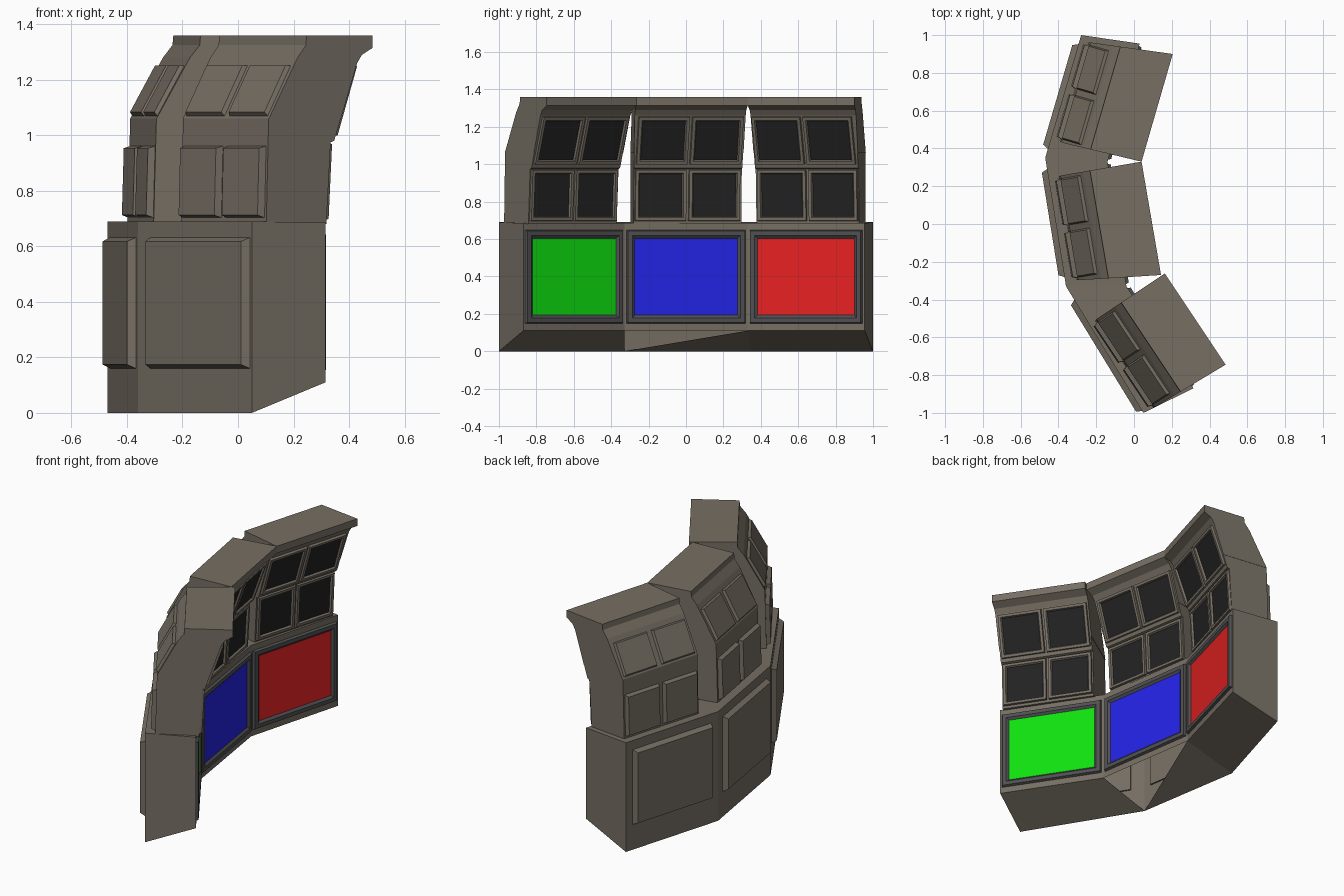
import bpy, bmesh
from mathutils import Vector, Matrix

if "Cube" in bpy.data.objects:
    bpy.data.objects.remove(bpy.data.objects["Cube"])


def material(name, rgb):
    m = bpy.data.materials.new(name)
    m.diffuse_color = (*rgb, 1)
    m.use_nodes = True
    m.node_tree.nodes["Principled BSDF"].inputs["Base Color"].default_value = m.diffuse_color
    return m


BODY = material("warm grey metal", (0.18, 0.156, 0.124))
FRAME = material("dark grey frame", (0.08, 0.08, 0.085))
BLACK = material("black glass", (0.016, 0.016, 0.017))
RED = material("red screen", (0.85, 0.017, 0.017))
BLUE = material("blue screen", (0.017, 0.017, 0.8))
GREEN = material("green screen", (0.005, 0.75, 0.005))


def finish(bm, name, mats):
    bmesh.ops.recalc_face_normals(bm, faces=bm.faces)
    me = bpy.data.meshes.new(name)
    bm.to_mesh(me)
    bm.free()
    for m in mats:
        me.materials.append(m)
    ob = bpy.data.objects.new(name, me)
    bpy.context.collection.objects.link(ob)


def frame(a, b):
    """Axes of a bay wall: s runs from a to b, d points to the screen side."""
    a, b = Vector((*a, 0)), Vector((*b, 0))
    s = (b - a).normalized()
    d = Vector((-s.y, s.x, 0))
    o = (a + b) / 2
    m = Matrix((s, d, (0, 0, 1))).transposed().to_4x4()
    return Matrix.Translation(o) @ m, (b - a).length / 2


D = 0.505  # depth of the top front edge


def extrude(name, m, half, tapers, profile):
    """Closed (d, z) profile swept along s; each end narrows by its taper towards the back."""
    bm = bmesh.new()
    ends = [[bm.verts.new(m @ Vector((sign * (half - t * (D - d) / 0.42), d, z))) for d, z in profile]
            for sign, t in zip((-1, 1), tapers)]
    n = len(profile)
    for i in range(n):
        j = (i + 1) % n
        bm.faces.new((ends[0][i], ends[0][j], ends[1][j], ends[1][i]))
    for e in ends:
        bm.faces.new(e)
    finish(bm, name, [BODY])


def panel(name, m, s0, s1, low, high, side, rings, mats):
    """Stepped rectangular plate; rings are (inset, height), last face gets the last material."""
    low, high = Vector(low), Vector(high)
    up = (high - low).normalized()
    out = Vector((up.y, -up.x)) * side
    bm = bmesh.new()
    loops = []
    for inset, h in rings:
        a, b = low + up * inset + out * h, high - up * inset + out * h
        loops.append([bm.verts.new(m @ Vector((s, *p))) for s, p in
                      ((s0 + inset, a), (s1 - inset, a), (s1 - inset, b), (s0 + inset, b))])
    bm.faces.new(loops[0])
    for A, B in zip(loops, loops[1:]):
        for i in range(4):
            j = (i + 1) % 4
            bm.faces.new((A[i], A[j], B[j], B[i]))
    cap = bm.faces.new(loops[-1])
    cap.material_index = len(mats) - 1
    finish(bm, name, mats)


# Plan outlines, running from the +y end to the -y end
BACK = [(-0.28, 1.0), (-0.47, 0.35), (-0.36, -0.33), (0.05, -1.0)]
FRONT = [(0.03, 0.955), (-0.14, 0.33), (-0.04, -0.33), (0.315, -0.87)]
TOP = [((0.205, 0.90), (0.04, 0.33)), ((0.04, 0.33), (0.143, -0.27)), ((0.163, -0.262), (0.485, -0.745))]
TAPER = [(0.06, -0.02), (0.0, 0.045), (0.0, 0.02)]
BASE_PLATE = [(0.05, 0.05), (0.06, 0.05), (0.085, 0.012)]

# Console base with sloped underside; the middle bay is partly open below
bm = bmesh.new()
kb = [bm.verts.new((x, y, 0)) for x, y in BACK]
kt = [bm.verts.new((x, y, 0.69)) for x, y in BACK]
fb = [bm.verts.new((x, y, 0.11)) for x, y in FRONT]
ft = [bm.verts.new((x, y, 0.685)) for x, y in FRONT]
for i in range(3):
    j = i + 1
    bm.faces.new((kb[i], kt[i], kt[j], kb[j]))
    bm.faces.new((fb[i], fb[j], ft[j], ft[i]))
    bm.faces.new((kt[i], ft[i], ft[j], kt[j]))
    bm.faces.new((kb[1], kb[2], fb[1]) if i == 1 else (kb[i], kb[j], fb[j], fb[i]))
for i in (0, 3):
    bm.faces.new((kb[i], fb[i], ft[i], kt[i]))
finish(bm, "console_base", [BODY])

# Profiles of the two upper tiers as (d, z)
MID = [(0.06, 0.68), (0.312, 0.68), (0.33, 0.975), (0.345, 0.98), (0.372, 1.06), (0.07, 1.06), (0.068, 0.985)]
UPPER = [(0.07, 1.06), (0.372, 1.06), (0.44, 1.26), (0.46, 1.29), (0.505, 1.315),
         (0.505, 1.36), (0.228, 1.36), (0.225, 1.325), (0.19, 1.28)]
BIG_FRAME = [(0, -0.01), (0.01, 0.015), (0.034, 0.015), (0.048, 0.003)]
BEZEL = [(0, -0.01), (0.004, 0.014), (0.02, 0.014), (0.026, 0.003)]
PLATE = [(0, -0.01), (0.012, 0.025)]
THIN_PLATE = [(0, -0.01), (0.012, 0.015)]

for i, (name, colour) in enumerate((("right", RED), ("middle", BLUE), ("left", GREEN))):
    # Large coloured screen and rear plate of the base
    m, h = frame(FRONT[i], FRONT[i + 1])
    panel(name + "_main_screen", m, -h + 0.008, h - 0.008, (0, 0.145), (0, 0.652), 1, BIG_FRAME, [FRAME, colour])
    m, h = frame(BACK[i], BACK[i + 1])
    panel(name + "_base_back_plate", m, -h + BASE_PLATE[i][0], h - BASE_PLATE[i][1], (0, 0.16), (0, 0.632), -1,
          [(0, -0.01), (0, 0.0), (0.014, 0.03)], [BODY])

    # Upper tiers
    m, h = frame(*TOP[i])
    m = m @ Matrix.Translation((0, -D, 0))
    extrude(name + "_middle_tier", m, h - 0.002, TAPER[i], MID)
    extrude(name + "_upper_tier", m, h, TAPER[i], UPPER)

    # Two columns of small screens in front, plates behind
    lo, hi = -h + TAPER[i][0], h - TAPER[i][1]
    mid = (lo + hi) / 2
    for b0, b1 in ((lo, mid), (mid, hi)):
        panel(name + "_middle_back_plate", m, b0 + 0.012, b1 - 0.012, (0.0605, 0.70), (0.068, 0.965), -1, PLATE, [BODY])
        panel(name + "_upper_back_plate", m, b0 + 0.012, b1 - 0.012, (0.073, 1.066), (0.176, 1.255), -1, THIN_PLATE, [BODY])
    lo, hi = -h + TAPER[i][0] * 0.4, h - TAPER[i][1] * 0.4
    mid = (lo + hi) / 2
    for s0, s1 in ((lo + 0.008, mid - 0.004), (mid + 0.004, hi - 0.008)):
        panel(name + "_middle_monitor", m, s0, s1, (0.3135, 0.695), (0.329, 0.973), 1, BEZEL, [BODY, BLACK])
        panel(name + "_upper_monitor", m, s0, s1, (0.352, 1.0), (0.439, 1.257), 1, BEZEL, [BODY, BLACK])
